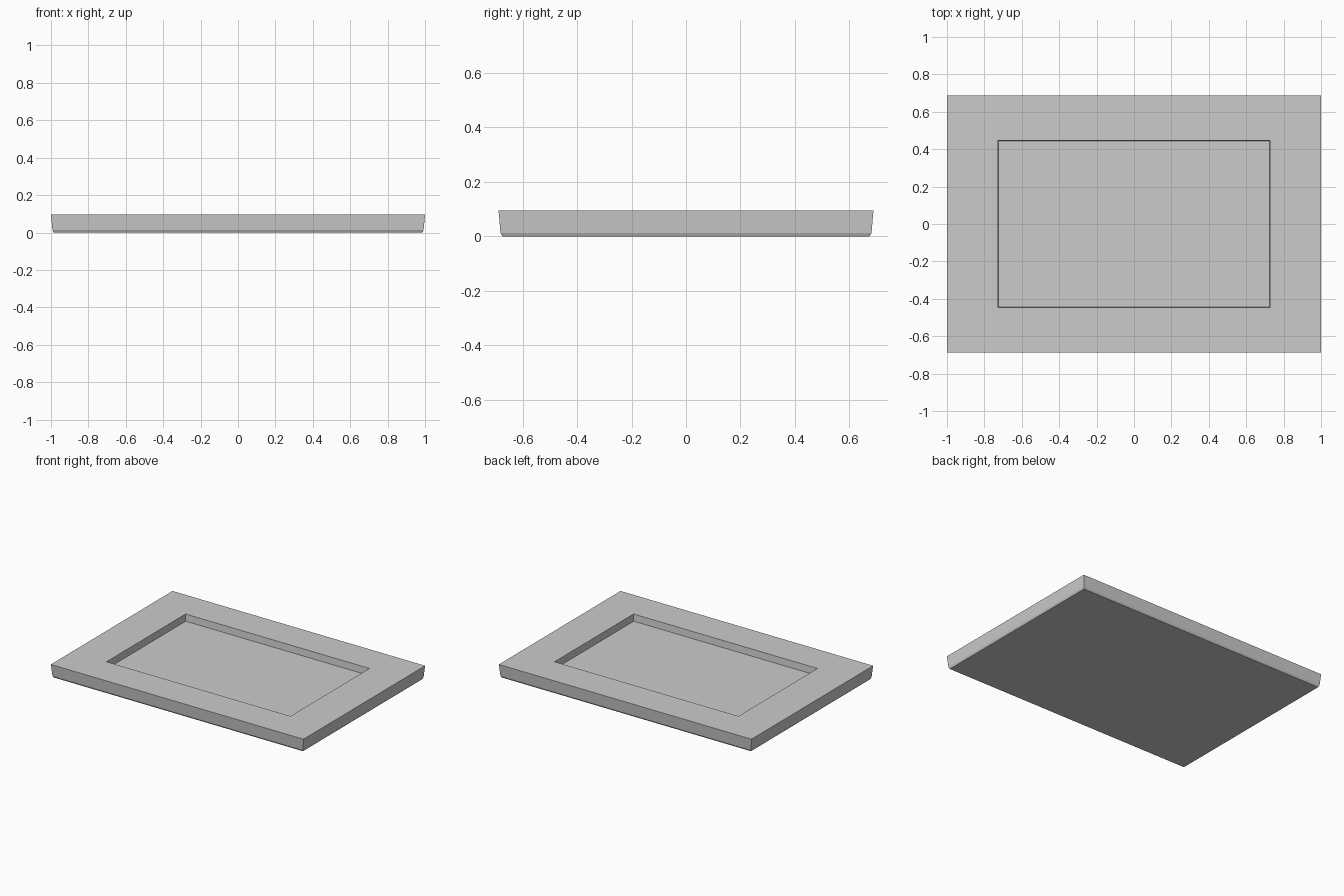
import bpy, bmesh

if "Cube" in bpy.data.objects:
    bpy.data.objects.remove(bpy.data.objects["Cube"])

# Nested rectangular loops (half x, half y, z), from underside round to recess floor
loops = [
    (0.986, 0.674, 0.0),     # underside
    (0.992, 0.681, 0.013),   # bottom chamfer
    (1.0, 0.688, 0.095),     # flared outer side
    (0.728, 0.447, 0.095),   # inner edge of rim
    (0.724, 0.443, 0.046),   # recess floor
]

bm = bmesh.new()
rings = [[bm.verts.new((sx * x, sy * y, z))
          for sx, sy in ((-1, -1), (1, -1), (1, 1), (-1, 1))]
         for x, y, z in loops]

# Bridge neighbouring loops
for a, b in zip(rings, rings[1:]):
    for i in range(4):
        j = (i + 1) % 4
        bm.faces.new((a[i], a[j], b[j], b[i]))

# Underside and recess floor
bm.faces.new(rings[0][::-1])
bm.faces.new(rings[-1])
bmesh.ops.recalc_face_normals(bm, faces=bm.faces)

mesh = bpy.data.meshes.new("recessed_tray")
bm.to_mesh(mesh)
bm.free()
bpy.context.collection.objects.link(bpy.data.objects.new("recessed_tray", mesh))
